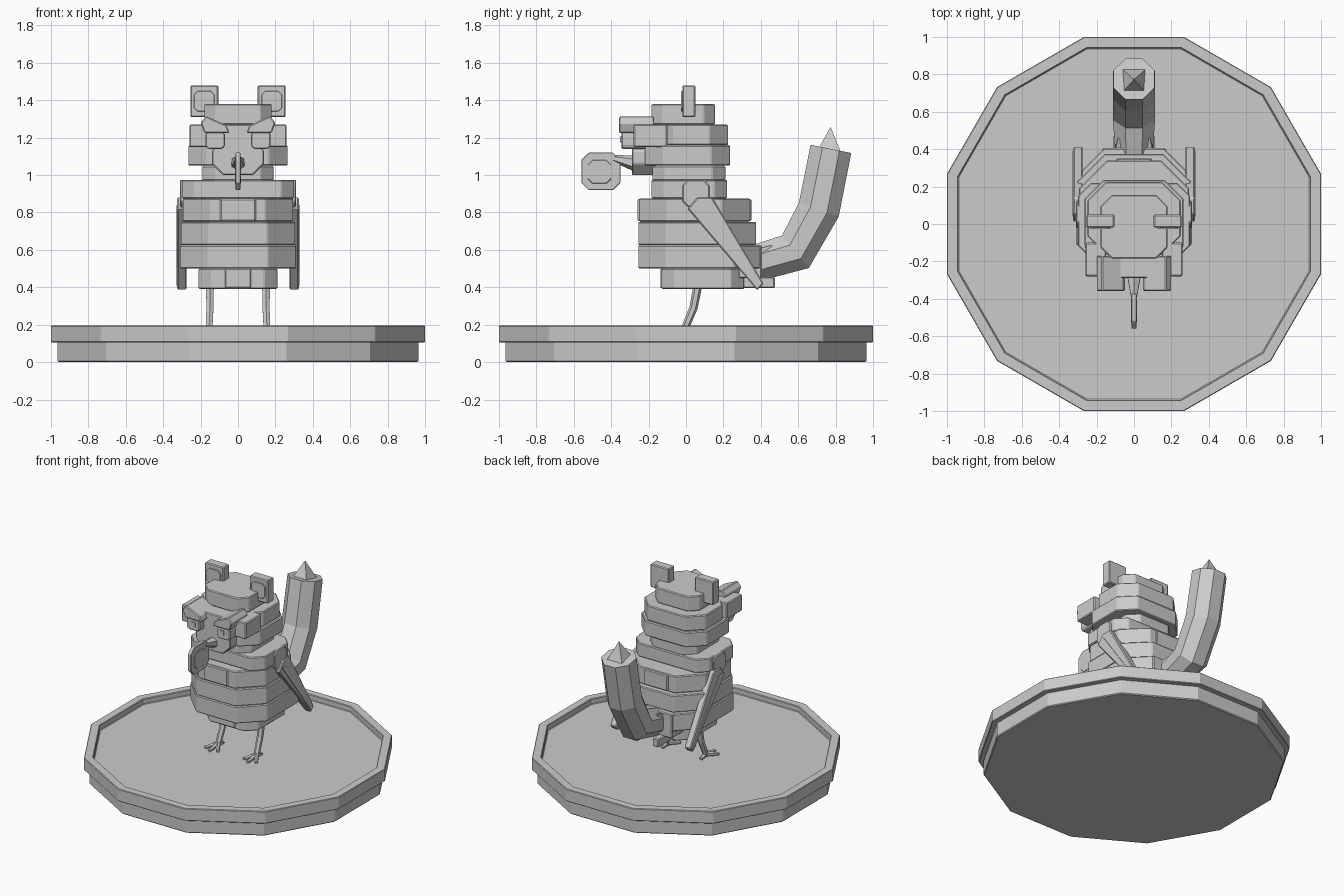
import bpy, bmesh, math
from mathutils import Vector, Matrix

cube = bpy.data.objects.get("Cube")
if cube:
    bpy.data.objects.remove(cube, do_unlink=True)

grey = bpy.data.materials.new("plain_grey")
grey.use_nodes = True
grey.diffuse_color = (0.6, 0.6, 0.6, 1)
grey.node_tree.nodes["Principled BSDF"].inputs["Base Color"].default_value = (0.6, 0.6, 0.6, 1)


def finish(name, bm, bevel=0.006):
    bmesh.ops.recalc_face_normals(bm, faces=bm.faces)
    mesh = bpy.data.meshes.new(name)
    bm.to_mesh(mesh)
    bm.free()
    mesh.materials.append(grey)
    obj = bpy.data.objects.new(name, mesh)
    bpy.context.collection.objects.link(obj)
    if bevel:
        mod = obj.modifiers.new("Bevel", "BEVEL")
        mod.width = bevel
        mod.segments = 1
        mod.limit_method = "ANGLE"
    return obj


def loft(name, rings, bevel=0.006):
    """Skin a list of closed rings and cap both ends."""
    bm = bmesh.new()
    rows = [[bm.verts.new(p) for p in ring] for ring in rings]
    n = len(rows[0])
    for a, b in zip(rows, rows[1:]):
        for i in range(n):
            bm.faces.new((a[i], a[(i + 1) % n], b[(i + 1) % n], b[i]))
    bm.faces.new(rows[0])
    bm.faces.new(rows[-1])
    return finish(name, bm, bevel)


def chamfered(a0, a1, b0, b1, c):
    """Rectangle outline with cut corners."""
    return [(a0 + c, b0), (a1 - c, b0), (a1, b0 + c), (a1, b1 - c),
            (a1 - c, b1), (a0 + c, b1), (a0, b1 - c), (a0, b0 + c)]


def prism(name, outline, axis, lo, hi, bevel=0.006):
    """Extrude a 2D outline along the x, y or z axis."""
    def place(p, d):
        return {"x": (d, p[0], p[1]), "y": (p[0], d, p[1]), "z": (p[0], p[1], d)}[axis]
    return loft(name, [[place(p, d) for p in outline] for d in (lo, hi)], bevel)


def box(name, x, y, z, bevel=0.006):
    return prism(name, [(x[0], y[0]), (x[1], y[0]), (x[1], y[1]), (x[0], y[1])], "z", *z, bevel)


def tube(name, path, radii, sides, bevel=0.0):
    """Faceted tube along a path, with mitred joints."""
    pts = [Vector(p) for p in path]
    rings = []
    for i, p in enumerate(pts):
        d = (pts[min(i + 1, len(pts) - 1)] - pts[max(i - 1, 0)]).normalized()
        side = Vector((1, 0, 0)) if abs(d.x) < 0.7 else Vector((0, 1, 0))
        side = (side - d * side.dot(d)).normalized()
        up = d.cross(side)
        angles = [math.tau * (k + 0.5) / sides for k in range(sides)]
        rings.append([p + radii[i] * (side * math.cos(a) + up * math.sin(a)) for a in angles])
    return loft(name, rings, bevel)


def mirrored(obj):
    """Copy an object to the other side of x = 0."""
    other = obj.copy()
    other.data = obj.data.copy()
    other.data.transform(Matrix.Scale(-1, 4, (1, 0, 0)))
    other.data.flip_normals()
    other.name = obj.name.replace("left", "right")
    bpy.context.collection.objects.link(other)


# Twelve-sided stand with a raised rim
def ring12(apothem, z):
    r = apothem / math.cos(math.pi / 12)
    return [(r * math.cos(math.pi * (k + 0.5) / 6), r * math.sin(math.pi * (k + 0.5) / 6), z)
            for k in range(12)]


loft("stand_foot", [ring12(0.965, 0), ring12(0.965, 0.11)])
loft("stand_rim", [ring12(1, 0.105), ring12(1, 0.195), ring12(0.94, 0.195), ring12(0.94, 0.155)], 0.004)

# Stacked body and head tiers: half width, back and front, bottom and top, corner cut
tiers = {
    "belly_underside": (0.21, -0.13, 0.31, 0.39, 0.50, 0.07),
    "belly_low": (0.31, -0.255, 0.405, 0.50, 0.625, 0.15),
    "belly_middle": (0.305, -0.255, 0.375, 0.625, 0.75, 0.15),
    "chest": (0.295, -0.25, 0.34, 0.75, 0.875, 0.15),
    "shoulders": (0.30, -0.185, 0.22, 0.875, 0.975, 0.07),
    "neck": (0.19, -0.18, 0.21, 0.97, 1.05, 0.07),
    "head_low": (0.265, -0.22, 0.235, 1.05, 1.16, 0.1),
    "head_middle": (0.25, -0.165, 0.225, 1.16, 1.27, 0.1),
    "crown": (0.18, -0.185, 0.155, 1.27, 1.38, 0.06),
}
for name, (w, y0, y1, z0, z1, cut) in tiers.items():
    prism(name, chamfered(-w, w, y0, y1, cut), "z", z0, z1)

# Raised feather blocks on chest, back and underside
box("chest_block", (-0.095, 0.095), (-0.258, -0.2), (0.755, 0.872))
box("back_block", (-0.095, 0.095), (0.3, 0.35), (0.755, 0.872))
box("underside_block", (-0.07, 0.07), (-0.137, -0.1), (0.395, 0.5))
box("tail_root", (-0.17, 0.17), (0.28, 0.405), (0.45, 0.625))
mirrored(box("left_rump_feather", (0.06, 0.11), (0.3, 0.475), (0.395, 0.455)))
mirrored(tube("left_back_spike", [(0.08, 0.38, 0.58), (0.08, 0.46, 0.62)], [0.035, 0.008], 4))

# Face
prism("muzzle", chamfered(-0.14, 0.14, 1.0, 1.19, 0.06), "y", -0.29, -0.16)
box("brow_bridge", (-0.08, 0.08), (-0.29, -0.15), (1.15, 1.27))
mirrored(box("left_cheek", (0.15, 0.26), (-0.28, -0.1), (1.15, 1.27)))
mirrored(prism("left_eye", chamfered(0.07, 0.175, 1.14, 1.235, 0.015), "y", -0.345, -0.2))
mirrored(box("left_pupil", (0.1, 0.13), (-0.352, -0.34), (1.175, 1.205), 0))
brow = [(0.045, 1.225), (0.18, 1.225), (0.2, 1.28), (0.17, 1.315), (0.06, 1.265)]
mirrored(prism("left_brow", brow, "y", -0.358, -0.17))

# Beak holding a thin framed tag
tube("beak", [(0, -0.26, 1.06), (0, -0.39, 1.09)], [0.045, 0.018], 6)
prism("tag", chamfered(-0.56, -0.35, 0.92, 1.12, 0.04), "x", -0.013, 0.013, 0.003)
prism("tag_panel", chamfered(-0.525, -0.4, 0.955, 1.08, 0.025), "x", -0.017, 0.017, 0.002)

# Ears
mirrored(box("left_ear", (0.105, 0.255), (-0.02, 0.05), (1.31, 1.48)))
mirrored(prism("left_inner_ear", chamfered(0.125, 0.235, 1.34, 1.45, 0.02), "y", -0.028, -0.015, 0.002))

# Folded wings
mirrored(prism("left_wing_joint", chamfered(-0.02, 0.125, 0.83, 0.975, 0.03), "x", 0.22, 0.31))
blade = [(0.01, 0.82), (0.06, 0.88), (0.14, 0.88), (0.415, 0.42), (0.38, 0.385)]
mirrored(prism("left_wing", blade, "x", 0.275, 0.325))
mirrored(prism("left_wing_quill", [(0.04, 0.84), (0.08, 0.84), (0.39, 0.41), (0.37, 0.41)],
               "x", 0.32, 0.33, 0))

# Curled tail with a pointed tip
tube("tail", [(0, 0.36, 0.525), (0, 0.585, 0.59), (0, 0.71, 0.815), (0, 0.775, 1.14)],
     [0.105, 0.122, 0.122, 0.12], 8)
tube("tail_tip", [(0, 0.765, 1.125), (0, 0.773, 1.255)], [0.09, 0.002], 4)

# Legs and toes
mirrored(tube("left_leg", [(0.15, 0.065, 0.42), (0.15, 0.04, 0.29), (0.155, -0.01, 0.17)],
              [0.024, 0.022, 0.02], 6))
for label, angle, length in (("inner", -35, 0.09), ("middle", 0, 0.1), ("outer", 35, 0.09), ("back", 180, 0.06)):
    a = math.radians(angle)
    tip = (0.155 + length * math.sin(a), -0.01 - length * math.cos(a), 0.165)
    mirrored(tube("left_toe_" + label, [(0.155, -0.01, 0.178), tip], [0.018, 0.011], 6))
